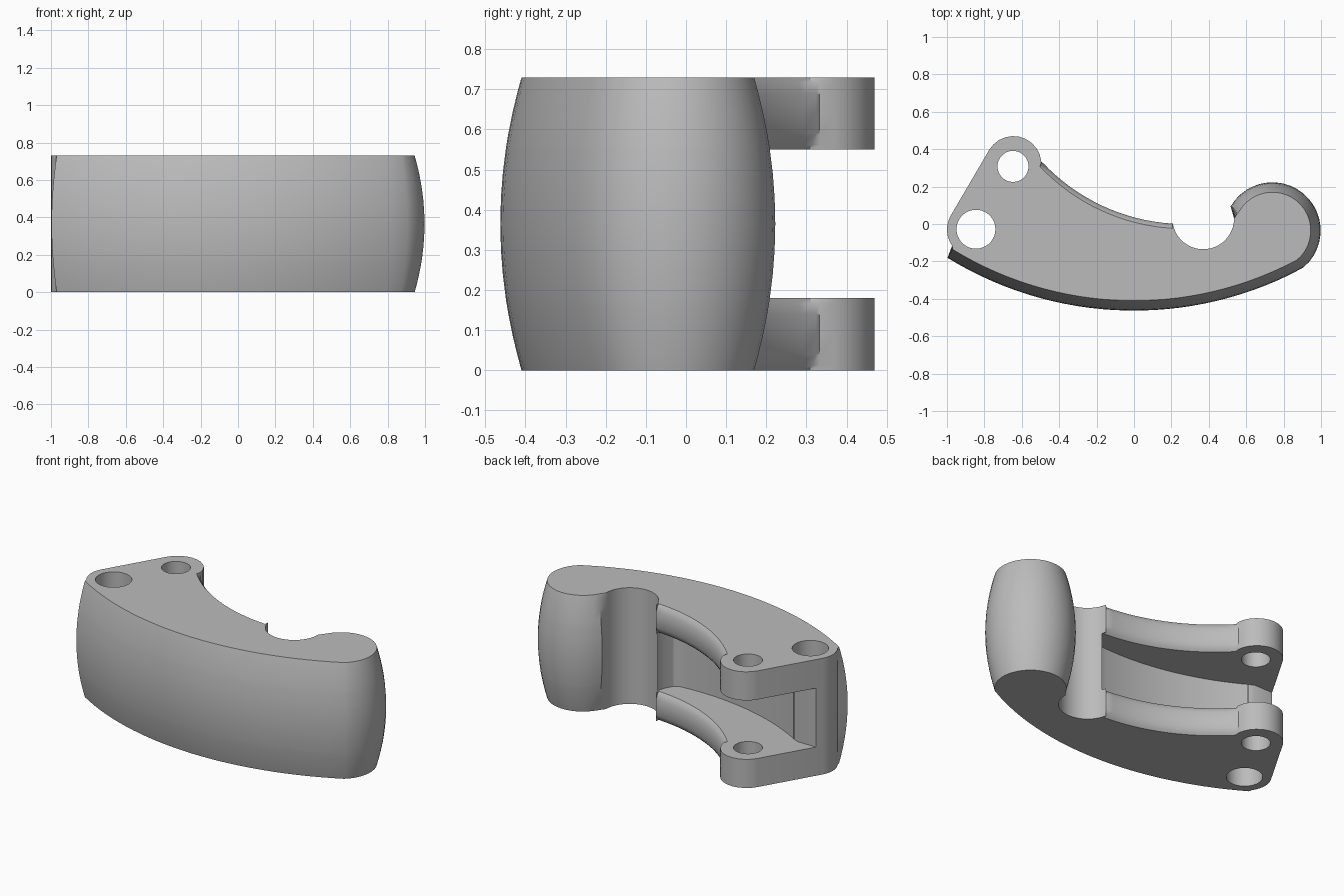
import bpy, bmesh, math

if "Cube" in bpy.data.objects:
    bpy.data.objects.remove(bpy.data.objects["Cube"])

HEIGHT = 0.73
MID = HEIGHT / 2
PLATE = 0.18
BULGE = 0.053
RIB_ROUND = 0.025

grey = bpy.data.materials.new("plain grey")
grey.use_nodes = True
grey.diffuse_color = (0.5, 0.5, 0.5, 1)
grey.node_tree.nodes["Principled BSDF"].inputs["Base Color"].default_value = (0.5, 0.5, 0.5, 1)


def arc(cx, cy, r, a0, a1, n, kind="plain"):
    """Arc points with their outward radial direction and edge kind."""
    out = []
    for i in range(n + 1):
        a = math.radians(a0 + (a1 - a0) * i / n)
        c, s = math.cos(a), math.sin(a)
        out.append((cx + r * c, cy + r * s, c, s, kind))
    return out


def loft(name, rings):
    """Closed solid through stacked rings of equal point count."""
    bm = bmesh.new()
    layers = [[bm.verts.new(p) for p in ring] for ring in rings]
    n = len(layers[0])
    for low, high in zip(layers, layers[1:]):
        for i in range(n):
            j = (i + 1) % n
            bm.faces.new((low[i], low[j], high[j], high[i]))
    bm.faces.new(layers[0][::-1])
    bm.faces.new(layers[-1])
    bmesh.ops.recalc_face_normals(bm, faces=bm.faces)
    mesh = bpy.data.meshes.new(name)
    bm.to_mesh(mesh)
    bm.free()
    mesh.materials.append(grey)
    ob = bpy.data.objects.new(name, mesh)
    bpy.context.collection.objects.link(ob)
    return ob


def prism(name, points, z0, z1):
    return loft(name, [[(p[0], p[1], z) for p in points] for z in (z0, z1)])


# Outline, counter-clockwise
outline = arc(0, 1.44, 1.85, -121.6, -64.4, 28, "barrel")      # front wall
outline += arc(0.74, -0.035, 0.205, -50, 150, 22, "barrel")    # hook end
outline += arc(0.37, 0.03, 0.165, 0, -170, 20)                 # round notch
outline += arc(0.27, 1.04, 1.04, -93.5, -136.5, 16, "rib")     # concave back
outline += arc(-0.645, 0.32, 0.15, 5, 150, 10)                 # ear
outline += arc(-0.85, -0.03, 0.15, 150, 215, 6)                # hinge boss


def ring(z):
    """Outline at one height: bulged barrel and rounded rib edges."""
    bulge = BULGE * (1 - ((z - MID) / MID) ** 2)
    edge = min(z, HEIGHT - z)
    t = min(abs(edge), abs(PLATE - edge)) / 0.04
    inset = RIB_ROUND * max(0, 1 - t) ** 1.5
    push = {"barrel": bulge, "rib": inset, "plain": 0}
    return [(x + nx * push[k], y + ny * push[k], z) for x, y, nx, ny, k in outline]


lower = [0, 0.012, 0.04, 0.09, 0.14, 0.168, PLATE, 0.24, 0.3]
levels = lower + [MID] + [HEIGHT - z for z in reversed(lower)]
body = loft("curved_lever_body", [ring(z) for z in levels])

# Cavity between the two plates, and the two pin holes
pocket = [(-1.2, 0.08), (-0.83, 0.08)]
pocket += [p[:2] for p in arc(0, 1.44, 1.59, -120, -85, 20)]
pocket += [(0.175, -0.125), (0.2, -0.08), (0.215, -0.03), (0.23, 0.1), (0.2, 0.6), (-1.2, 0.6)]
cutters = [prism("pocket_cutter", pocket, PLATE, HEIGHT - PLATE)]
for name, x, y, r in (("ear_hole", -0.647, 0.308, 0.083), ("boss_hole", -0.845, -0.028, 0.104)):
    cutters.append(prism(name, arc(x, y, r, 0, 350, 35), -0.1, HEIGHT + 0.1))

bpy.ops.object.select_all(action="DESELECT")
body.select_set(True)
bpy.context.view_layer.objects.active = body
for cutter in cutters:
    cutter.hide_render = True
    mod = body.modifiers.new(cutter.name, "BOOLEAN")
    mod.operation = "DIFFERENCE"
    mod.solver = "EXACT"
    mod.object = cutter
    bpy.ops.object.modifier_apply(modifier=mod.name)
    bpy.data.objects.remove(cutter)

bpy.ops.object.shade_smooth_by_angle(angle=math.radians(30))
